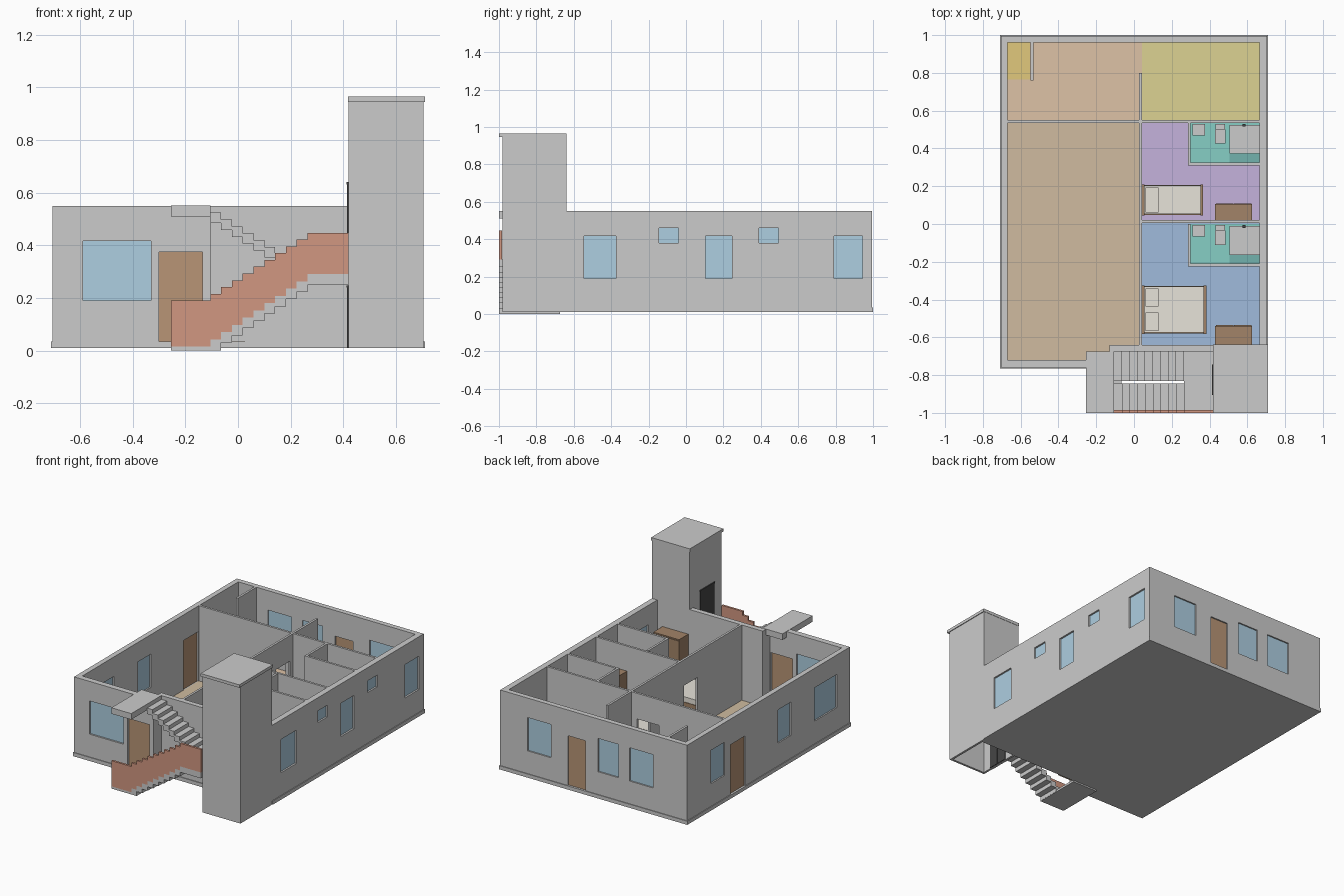
import bpy, bmesh
from mathutils import Vector

if "Cube" in bpy.data.objects:
    bpy.data.objects.remove(bpy.data.objects["Cube"])


def mat(name, r, g, b):
    m = bpy.data.materials.new(name)
    m.diffuse_color = (r, g, b, 1)
    m.use_nodes = True
    m.node_tree.nodes["Principled BSDF"].inputs["Base Color"].default_value = m.diffuse_color
    return m


GLASS = mat("glass", .42, .62, .75)
WOOD = mat("door_wood", .48, .30, .18)
DARK = mat("dark_wood", .36, .23, .14)
RED = mat("red_parapet", .64, .31, .22)
BLACK = mat("lift_black", .06, .06, .06)
CREAM = mat("linen", .80, .77, .70)
WHITE = mat("ceramic", .82, .82, .80)
TEAL = mat("bath_floor", .24, .62, .56)
DTEAL = mat("shower_floor", .17, .45, .42)


def finish(name, bm, material=None):
    bmesh.ops.recalc_face_normals(bm, faces=bm.faces)
    me = bpy.data.meshes.new(name)
    bm.to_mesh(me)
    bm.free()
    ob = bpy.data.objects.new(name, me)
    bpy.context.collection.objects.link(ob)
    if material:
        me.materials.append(material)
    return ob


def extrude(bm, faces, vec):
    r = bmesh.ops.extrude_face_region(bm, geom=faces)
    for v in r["geom"]:
        if isinstance(v, bmesh.types.BMVert):
            v.co += Vector(vec)


def prism(name, pts, vec, material=None):
    bm = bmesh.new()
    extrude(bm, [bm.faces.new([bm.verts.new(p) for p in pts])], vec)
    return finish(name, bm, material)


def box(name, x0, x1, y0, y1, z0, z1, material=None):
    return prism(name, [(x0, y0, z0), (x1, y0, z0), (x1, y1, z0), (x0, y1, z0)],
                 (0, 0, z1 - z0), material)


def wall(name, axis, a0, a1, p0, p1, holes=(), z0=.035, z1=.55):
    """Straight wall with openings (a, b, low, high), made as a face grid and thickened."""
    bm = bmesh.new()
    aa = sorted({a0, a1, *[v for h in holes for v in h[:2]]})
    zz = sorted({z0, z1, *[v for h in holes for v in h[2:]]})
    at = lambda a, z: (a, p0, z) if axis == "x" else (p0, a, z)
    vs = {(a, z): bm.verts.new(at(a, z)) for a in aa for z in zz}
    faces = []
    for a, b in zip(aa, aa[1:]):
        for c, d in zip(zz, zz[1:]):
            ma, mz = (a + b) / 2, (c + d) / 2
            if not any(h[0] < ma < h[1] and h[2] < mz < h[3] for h in holes):
                faces.append(bm.faces.new([vs[a, c], vs[b, c], vs[b, d], vs[a, d]]))
    extrude(bm, faces, (0, p1 - p0, 0) if axis == "x" else (p1 - p0, 0, 0))
    bmesh.ops.delete(bm, geom=[v for v in bm.verts if not v.link_faces], context="VERTS")
    return finish(name, bm)


def outer_wall(name, axis, a0, a1, p0, p1, windows=(), doors=()):
    wins = [(w[0], w[1], *(w[2:] or (.19, .417))) for w in windows]
    drs = [(a, b, .035, .375) for a, b in doors]
    wall(name + "_wall", axis, a0, a1, p0, p1, wins + drs)
    mid = (p0 + p1) / 2
    for kind, m, items in (("window", GLASS, wins), ("door", WOOD, drs)):
        for i, (a, b, c, d) in enumerate(items):
            q = (mid - .008, mid + .008)
            args = (a, b, *q) if axis == "x" else (*q, a, b)
            box(f"{name}_{kind}_{i}", *args, c, d, m)


# base slab
outline = [(-.71, -.765), (-.105, -.765), (-.105, -.68), (.42, -.68), (.42, -.64),
           (.71, -.64), (.71, 1), (-.71, 1)]
prism("base_slab", [(x, y, .01) for x, y in outline], (0, 0, .025))

# outer walls with windows and doors
outer_wall("front", "x", -.705, -.105, -.76, -.72, [(-.59, -.33)], [(-.30, -.135)])
outer_wall("back", "x", -.705, .705, .96, .995,
           [(.32, .50), (-.187, -.033), (-.447, -.27)], [(.06, .195)])
outer_wall("left", "y", -.72, .96, -.705, -.67,
           [(.59, .74), (-.123, .017), (-.62, -.38)], [(.37, .53)])
outer_wall("right", "y", -.64, .96, .665, .705,
           [(-.545, -.375), (-.145, -.04, .38, .46), (.105, .245),
            (.39, .495, .38, .46), (.79, .945)])
wall("entry_return_wall", "y", -.72, -.64, -.13, -.105)
wall("stair_side_wall", "x", -.105, .42, -.675, -.64)

# inner partitions with doorways
wall("dining_partition", "x", -.67, .665, .535, .55, [(-.18, -.016, .035, .375)])
wall("hall_partition", "y", -.64, .535, .027, .042,
     [(-.16, -.015, .035, .375), (.35, .50, .035, .375)])
wall("kitchen_partition", "y", .55, .80, .027, .042)
wall("bedroom_partition", "x", .042, .665, .005, .02)
wall("prayer_partition", "y", .76, .96, -.548, -.533)
for i, dy in enumerate((0, -.535)):
    wall(f"bath_side_{i}", "y", .325 + dy, .535 + dy, .285, .30,
         [(.34 + dy, .43 + dy, .035, .375)])
    wall(f"bath_front_{i}", "x", .285, .665, .31 + dy, .325 + dy)

# coloured floors
for n, x0, x1, y0, y1, c, h in (
        ("hall", -.67, .027, -.72, .535, (.63, .50, .35), .001),
        ("dining", -.67, .042, .55, .96, (.73, .54, .38), .001),
        ("prayer", -.67, -.55, .765, .96, (.75, .58, .20), .003),
        ("kitchen", .042, .665, .55, .96, (.72, .65, .29), .001),
        ("child_bedroom", .042, .665, .02, .535, (.56, .45, .72), .001),
        ("master_bedroom", .042, .665, -.64, .005, (.35, .50, .72), .001)):
    box(n + "_floor", x0, x1, y0, y1, .034, .036 + h, mat(n + "_floor", *c))

# bathroom fittings
for i, dy in enumerate((0, -.535)):
    box(f"bath_floor_{i}", .30, .665, .325 + dy, .535 + dy, .034, .039, TEAL)
    box(f"shower_floor_{i}", .505, .665, .326 + dy, .37 + dy, .036, .042, DTEAL)
    box(f"shower_tray_{i}", .505, .665, .372 + dy, .525 + dy, .036, .06, WHITE)
    box(f"shower_head_{i}", .575, .59, .515 + dy, .53 + dy, .06, .30, BLACK)
    box(f"basin_{i}", .31, .375, .468 + dy, .53 + dy, .12, .155, WHITE)
    box(f"basin_stand_{i}", .33, .355, .49 + dy, .53 + dy, .036, .12, WHITE)
    box(f"toilet_bowl_{i}", .43, .485, .425 + dy, .50 + dy, .036, .10, WHITE)
    box(f"toilet_tank_{i}", .432, .483, .50 + dy, .53 + dy, .036, .16, WHITE)

# beds and wardrobes
for n, x1, y0, y1, pillows in (("child", .365, .045, .21, 1), ("master", .383, -.582, -.325, 2)):
    box(n + "_headboard", .043, .055, y0, y1, .036, .19, DARK)
    box(n + "_footboard", x1 - .014, x1, y0, y1, .036, .13, DARK)
    box(n + "_bed_frame", .055, x1 - .014, y0 + .003, y1 - .003, .05, .085, DARK)
    box(n + "_mattress", .055, x1 - .014, y0 + .007, y1 - .007, .085, .12, CREAM)
    w = (y1 - y0) / pillows
    for k in range(pillows):
        box(f"{n}_pillow_{k}", .06, .13, y0 + k * w + .016, y0 + (k + 1) * w - .016,
            .12, .135, CREAM)
for n, y0, y1 in (("child", .021, .105), ("master", -.639, -.54)):
    box(n + "_wardrobe", .43, .625, y0, y1, .036, .38, DARK)
    for k in range(2):
        box(f"{n}_wardrobe_door_{k}", .433 + k * .096, .526 + k * .096,
            y1, y1 + .004, .045, .372, DARK)

# lift tower, open underneath, with a door on each level
wall("tower_front", "x", .42, .705, -.98, -.965, (), .01, .945)
wall("tower_back", "x", .42, .705, -.675, -.64, (), .01, .945)
wall("tower_left", "y", -.965, -.675, .42, .435, (), .01, .945)
wall("tower_right", "y", -.965, -.675, .69, .705, (), .01, .945)
box("tower_cap", .418, .71, -1, -.638, .945, .965)
for i, z in enumerate((.012, .29)):
    top = z + (.235 if i == 0 else .35)
    for k in range(2):
        y = -.90 + k * .077
        box(f"lift_door_{i}_{k}", .415, .44, y, y + .073, z, top - .008, BLACK)
    box(f"lift_lintel_{i}", .413, .441, -.905, -.745, top - .008, top, BLACK)


# stairs: two flights, three landings and a stepped parapet
def steps(x, z, run, rise, n):
    pts = []
    for i in range(n):
        pts += [(x + i * run, z + i * rise), (x + i * run, z + (i + 1) * rise)]
    return pts


RUN = .041


def flight(name, x, z, run, rise, y0, y1):
    top = steps(x, z, run, rise, 10)[1:]
    low = [(a, b - .04) for a, b in top]
    prism(name, [(a, y0, b) for a, b in top + low[::-1]], (0, y1 - y0, 0))


flight("lower_flight", -.105, .015, RUN, .0275, -1, -.845)
flight("upper_flight", .264, .29, -RUN, .026, -.83, -.675)
box("ground_landing", -.255, -.065, -1, -.675, 0, .015)
box("mid_landing", .264, .42, -1, -.675, .25, .29)
box("top_landing", -.255, -.105, -1, -.675, .51, .551)
low = [(-.255, .015)] + steps(-.105, .015, RUN, .0275, 10) + [(.42, .29)]
top = [(-.255, .19)] + steps(-.105, .19, RUN, .0257, 10) + [(.42, .447)]
prism("stair_parapet", [(a, -1, b) for a, b in low + top[::-1]], (0, .015, 0), RED)
